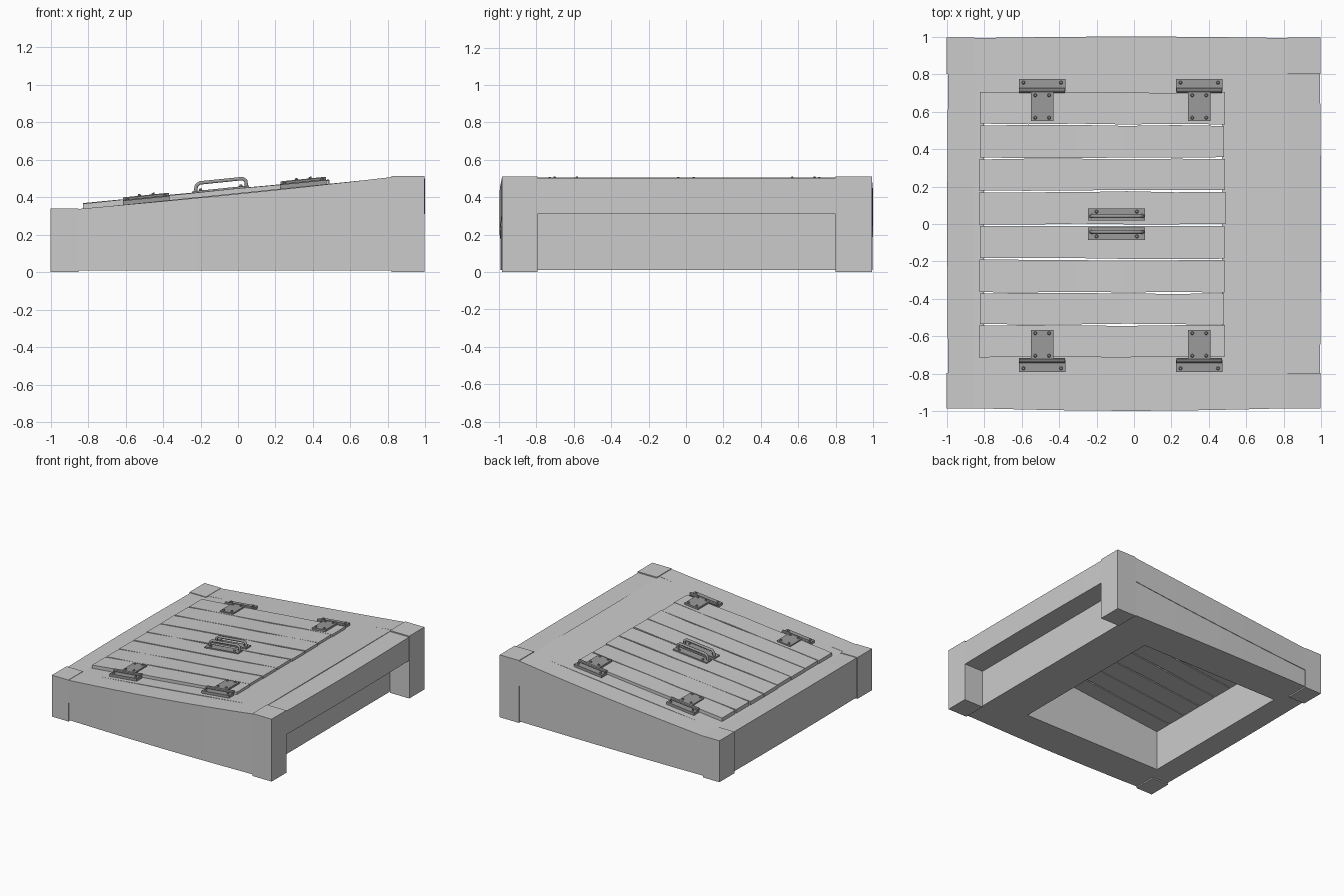
import bpy, bmesh, math, random
from mathutils import Matrix

random.seed(4)
if "Cube" in bpy.data.objects:
    bpy.data.objects.remove(bpy.data.objects["Cube"], do_unlink=True)


def material(name, value):
    m = bpy.data.materials.new(name)
    m.use_nodes = True
    colour = (value, value, value, 1)
    m.diffuse_color = colour
    m.node_tree.nodes["Principled BSDF"].inputs["Base Color"].default_value = colour
    return m


WOOD = material("pale grey wood", 0.6)
METAL = material("dark grey metal", 0.32)


def slope(x):
    """Height of the sloping deck."""
    return 0.422 + 0.1018 * x


def finish(bm, name, mat):
    bmesh.ops.recalc_face_normals(bm, faces=bm.faces)
    me = bpy.data.meshes.new(name)
    bm.to_mesh(me)
    bm.free()
    me.materials.append(mat)
    ob = bpy.data.objects.new(name, me)
    bpy.context.collection.objects.link(ob)
    return ob


def loft(name, sections, mat=WOOD):
    """Skin a row of four-cornered sections and cap both ends."""
    bm = bmesh.new()
    rings = [[bm.verts.new(p) for p in s] for s in sections]
    for a, b in zip(rings, rings[1:]):
        for i in range(4):
            j = (i + 1) % 4
            bm.faces.new((a[i], a[j], b[j], b[i]))
    bm.faces.new(rings[0])
    bm.faces.new(rings[-1])
    return finish(bm, name, mat)


def beam_x(name, x0, x1, y0, y1, bottom, top, steps=1, bulge=0):
    """Beam along x; bottom and top are functions of x, y0 is the outer side."""
    rows = []
    for i in range(steps + 1):
        t = i / steps
        x = x0 + (x1 - x0) * t
        out = y0 + math.copysign(bulge, y0) * math.sin(math.pi * t)
        rows.append([(x, out, bottom(x)), (x, y1, bottom(x)),
                     (x, y1, top(x)), (x, out, top(x))])
    return loft(name, rows)


def box(name, x0, x1, y0, y1, z0, z1):
    return beam_x(name, x0, x1, y0, y1, lambda x: z0, lambda x: z1)


# Shared levels of the frame
FLOOR = 0.01


def floor(x):
    return FLOOR


def seam(x):
    return 0.215 + 0.092 * x + 0.02 * x * x


def sagged(x):
    return slope(x) - 0.006 * max(0, 1 - (x / 0.83) ** 2) + 0.002


# Corner posts
for side, y0, y1 in (("front", -0.985, -0.795), ("back", 0.995, 0.8)):
    box("low_post_" + side, -1, -0.85, y0, y1, 0, 0.34)
    box("high_post_" + side, 0.82, 0.995, y0, y1, 0, 0.512)

# Side walls: an upper board over a slightly recessed lower board, with deck strips inside
for side, s, outer, bulge in (("front", -1, -0.983, 0.014), ("back", 1, 0.992, 0.008)):
    beam_x("upper_side_board_" + side, -0.86, 0.83, outer, s * 0.825, seam, sagged, 8, bulge)
    beam_x("lower_side_board_" + side, -0.86, 0.83, outer - s * 0.004, s * 0.825,
           floor, seam, 8, bulge)
    beam_x("deck_strip_" + side, -0.85, 0.82, s * 0.826, s * 0.685, floor, slope)

# Deck at the high end, and the low end wall
beam_x("high_deck", 0.47, 0.82, -0.69, 0.69, floor, slope)
beam_x("low_deck", -0.851, -0.80, -0.69, 0.69, floor, slope)


def beam_y(name, x0, x1, z0, z1, bulge):
    """Slightly bowed beam between two posts."""
    rows = []
    for i in range(9):
        t = i / 8
        y = -0.8 + 1.6 * t
        b = bulge * math.sin(math.pi * t)
        rows.append([(x0 - b, y, z0), (x1, y, z0), (x1, y, z1 + b / 2), (x0 - b, y, z1 + b / 2)])
    return loft(name, rows)


beam_y("low_end_beam", -0.992, -0.85, FLOOR, 0.335, 0.005)
beam_y("high_end_beam", 0.992, 0.82, 0.31, 0.503, -0.006)

# Door planks, each a little uneven
edges = (-0.713, -0.538, -0.367, -0.188, -0.005, 0.176, 0.35, 0.53, 0.705)
for n, (a, b) in enumerate(zip(edges, edges[1:])):
    def wob(d):
        return random.uniform(-d, d)
    rows = []
    for i in range(6):
        x = -0.824 + 1.308 * i / 5 + (wob(0.005) if i in (0, 5) else 0)
        y0, y1 = a + 0.004 + wob(0.003), b - 0.004 + wob(0.003)
        z0 = slope(x) - 0.003
        z1 = slope(x) + 0.029 - 0.008 * i / 5
        rows.append([(x, y0, z0), (x, y1, z0), (x, y1, z1 + wob(0.002)), (x, y0, z1 + wob(0.002))])
    loft("door_plank_%d" % (n + 1), rows)


# Metal fittings: built flat, then sheared onto the slope
def add_block(bm, x0, x1, y0, y1, h0, h1):
    m = Matrix.Translation(((x0 + x1) / 2, (y0 + y1) / 2, (h0 + h1) / 2))
    bmesh.ops.create_cube(bm, size=1, matrix=m @ Matrix.Diagonal((x1 - x0, y1 - y0, h1 - h0, 1)))


def add_bolt(bm, x, y, h):
    bmesh.ops.create_cone(bm, cap_ends=True, segments=8, radius1=0.010, radius2=0.006,
                          depth=0.012, matrix=Matrix.Translation((x, y, h + 0.005)))


def lay_on_slope(bm):
    for v in bm.verts:
        v.co.z += slope(v.co.x)


# Hinges: frame plate, barrel and door leaf
for side, s, knuckle in (("front", -1, 0.728), ("back", 1, 0.712)):
    for end, cx in (("low", -0.49), ("high", 0.348)):
        bm = bmesh.new()
        ys = sorted((s * (knuckle - 0.005), s * (knuckle + 0.063)))
        add_block(bm, cx - 0.124, cx + 0.124, *ys, -0.004, 0.022)
        ys = sorted((s * (knuckle - 0.162), s * (knuckle + 0.006)))
        add_block(bm, cx - 0.06, cx + 0.06, *ys, 0.022, 0.037)
        turn = Matrix.Translation((cx, s * knuckle, 0.026)) @ Matrix.Rotation(math.pi / 2, 4, 'Y')
        bmesh.ops.create_cone(bm, cap_ends=True, segments=10, radius1=0.014, radius2=0.014,
                              depth=0.245, matrix=turn)
        for dx in (-1, 1):
            add_bolt(bm, cx + dx * 0.1, s * (knuckle + 0.042), 0.022)
            for d in (0.145, 0.025):
                add_bolt(bm, cx + dx * 0.037, s * (knuckle - d), 0.037)
        lay_on_slope(bm)
        finish(bm, "hinge_%s_%s" % (side, end), METAL)

# Pull handles: plate with bolts, and a bent bar
for side, y0, y1, yb, yk in (("front", -0.085, -0.02, -0.042, -0.066),
                             ("back", 0.02, 0.083, 0.042, 0.066)):
    bm = bmesh.new()
    add_block(bm, -0.246, 0.06, y0, y1, 0.015, 0.034)
    for x in (-0.2, 0.015):
        add_bolt(bm, x, yk, 0.034)
    lay_on_slope(bm)
    finish(bm, "handle_plate_" + side, METAL)

    cu = bpy.data.curves.new("handle_bar_" + side, 'CURVE')
    cu.dimensions = '3D'
    cu.bevel_depth = 0.011
    cu.bevel_resolution = 1
    path = ((-0.228, 0.03), (-0.222, 0.062), (-0.205, 0.075),
            (0.025, 0.075), (0.041, 0.062), (0.046, 0.03))
    sp = cu.splines.new('POLY')
    sp.points.add(len(path) - 1)
    for p, (x, h) in zip(sp.points, path):
        p.co = (x, yb, slope(x) + h, 1)
    cu.materials.append(METAL)
    bar = bpy.data.objects.new("handle_bar_" + side, cu)
    bpy.context.collection.objects.link(bar)
